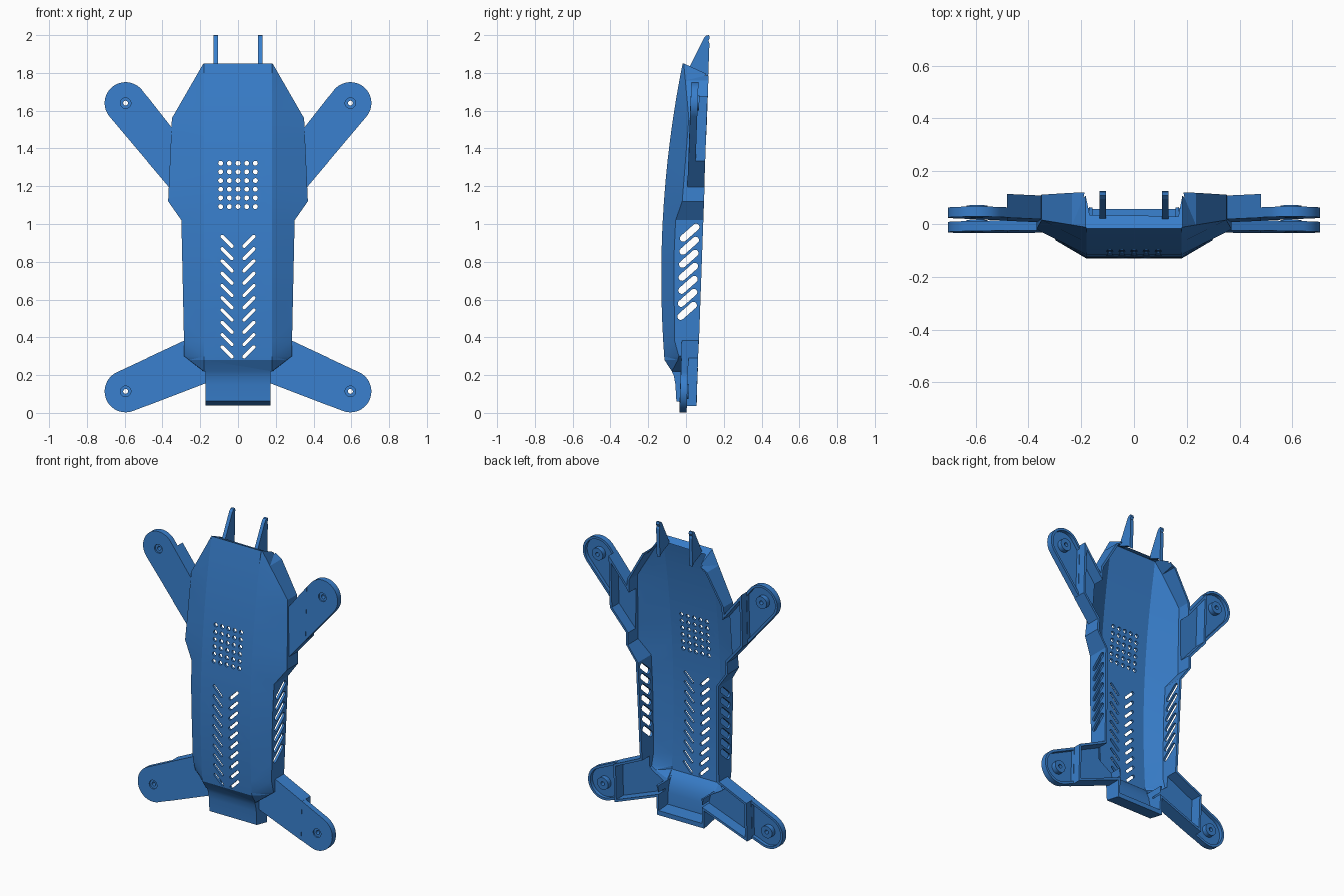
import bpy, bmesh
from math import sin, cos, radians, pi, hypot, atan2

if "Cube" in bpy.data.objects:
    bpy.data.objects.remove(bpy.data.objects["Cube"])

TILT = 0.036          # the whole back plane leans back as it rises
T = 0.015             # wall thickness
blue = bpy.data.materials.new("blue_plastic")
blue.diffuse_color = (0.04, 0.21, 0.6, 1)
blue.use_nodes = True
blue.node_tree.nodes["Principled BSDF"].inputs["Base Color"].default_value = blue.diffuse_color


def loft(rings):
    return rings


def prism_y(outline, y0, y1, tilt=TILT):
    """Outline in (x, z), extruded along y and leaned with the back plane."""
    return [[(x, y + tilt * z, z) for x, z in outline] for y in (y0, y1)]


def prism_x(outline, x0, x1):
    return [[(x, y, z) for y, z in outline] for x in (x0, x1)]


def mesh(name, shells):
    """One object from closed shells, each a list of rings."""
    bm = bmesh.new()
    for rings in shells:
        vs = [[bm.verts.new(p) for p in r] for r in rings]
        n = len(vs[0])
        for a, b in zip(vs, vs[1:]):
            for i in range(n):
                bm.faces.new((a[i], a[(i + 1) % n], b[(i + 1) % n], b[i]))
        bm.faces.new(vs[0])
        bm.faces.new(vs[-1])
    bmesh.ops.recalc_face_normals(bm, faces=bm.faces)
    bmesh.ops.triangulate(bm, faces=[f for f in bm.faces if len(f.verts) == 4])
    me = bpy.data.meshes.new(name)
    bm.to_mesh(me)
    bm.free()
    ob = bpy.data.objects.new(name, me)
    bpy.context.scene.collection.objects.link(ob)
    return ob


def boolean(target, other, op):
    bpy.context.view_layer.objects.active = target
    m = target.modifiers.new(op, 'BOOLEAN')
    m.operation, m.object, m.solver = op, other, 'EXACT'
    bpy.ops.object.modifier_apply(modifier=m.name)
    bpy.data.objects.remove(other, do_unlink=True)


def circle(cx, cz, r, n=24):
    return [(cx + r * cos(2 * pi * i / n), cz + r * sin(2 * pi * i / n)) for i in range(n)]


def capsule(cx, cz, dx, dz, r, n=6):
    a = atan2(dz, dx)
    pts = []
    for s, start in ((1, a - pi / 2), (-1, a + pi / 2)):
        pts += [(cx + s * dx + r * cos(start + pi * i / n),
                 cz + s * dz + r * sin(start + pi * i / n)) for i in range(n + 1)]
    return pts


# --- body: lofted faceted shell; keys are z, half width, y of the side edge
KEYS = [(0.22, .183, -.057), (0.3, .285, -.038), (0.38, .286, -.06), (0.8, .295, -.065),
        (1.02, .30, -.055), (1.12, .37, -.02), (1.56, .35, .015), (1.85, .183, -.012)]
LEVELS = [.22, .28, .3, .38, .5, .62, .74, .86, .95, 1.02, 1.12, 1.23, 1.34, 1.45, 1.56, 1.66, 1.76, 1.85]


def side(z):
    for (z0, x0, y0), (z1, x1, y1) in zip(KEYS, KEYS[1:]):
        if z <= z1:
            f = (z - z0) / (z1 - z0)
            return x0 + f * (x1 - x0), y0 + f * (y1 - y0)


def body(t, back):
    rings = []
    for z in LEVELS:
        cx, cy = side(z)
        fy = -.075 if z < .25 else -.131 + .0885 * (z - .72) ** 2
        zz = z + t if z == .22 else z - t if z == 1.85 else z
        zb = zz - .06 if z == 1.85 else zz
        cx -= t
        fx = min(.18 - t * .5, cx - .003)
        fy, cy, by = fy + t, cy + t * .6, back + TILT * zb
        half = [(fx, fy, zz), (cx, cy, zz), (cx, by, zb)]
        rings.append(half + [(-x, y, w) for x, y, w in reversed(half)])
    return rings


# --- arms: centre, arc start and end angle, roots of the two edges in the body
R, STEP = .112, .482
ARMS = [((.595, 1.64), -40, 141, (.30, 1.117), (.30, 1.446)),
        ((.595, .114), -110, 65, (.15, .165), (.22, .413))]


def arm(spec, inset, cut, pad):
    """Pad outline beyond x = cut, or the root box inside it."""
    (cx, cz), a0, a1, p0, p1 = spec
    r = R - inset
    arc = [(cx + r * cos(radians(a0 + (a1 - a0) * i / 24)),
            cz + r * sin(radians(a0 + (a1 - a0) * i / 24))) for i in range(25)]
    roots, cuts = [], []
    for (px, pz), a, (qx, qz) in ((p0, a0, arc[0]), (p1, a1, arc[-1])):
        px, pz = px - inset * cos(radians(a)), pz - inset * sin(radians(a))
        f = (cut - px) / (qx - px)
        roots.append((px, pz))
        cuts.append((cut, pz + f * (qz - pz)))
    return [cuts[0]] + arc + [cuts[1]] if pad else [roots[0], cuts[0], cuts[1], roots[1]]


def four(outline, y0, y1):
    """Prism for both arms, mirrored left and right."""
    return [prism_y([(s * x, z) for x, z in outline(a)], y0, y1) for a in ARMS for s in (1, -1)]


shell = mesh("body_shell", [body(0, .055)])
tail = [(-.102, .262), (-.077, .224), (-.064, .195), (-.056, .15), (-.051, .062), (.0565, .04), (.0625, .262)]
tail_in = [(-.083, .268), (-.06, .224), (-.048, .195), (-.04, .15), (-.036, .077), (.2, .06), (.2, .268)]

# solid outer form
boolean(shell, mesh("tail", [prism_x(tail, -.172, .172)]), 'UNION')
boolean(shell, mesh("arm_roots", four(lambda a: arm(a, 0, STEP, False), -.036, .0535)), 'UNION')
boolean(shell, mesh("arm_pads", four(lambda a: arm(a, .001, STEP - .008, True), -.035, .003)), 'UNION')

# hollow it from the back
boolean(shell, mesh("body_hollow", [body(T, .3)]), 'DIFFERENCE')
boolean(shell, mesh("tail_hollow", [prism_x(tail_in, -.158, .158)]), 'DIFFERENCE')
boolean(shell, mesh("root_hollow", four(lambda a: arm(a, T, STEP - T, False), -.021, .3)), 'DIFFERENCE')
boolean(shell, mesh("pad_hollow", four(lambda a: arm(a, .017, STEP + .002, True), -.02, .3)), 'DIFFERENCE')

# screw bosses, holes and countersinks
boolean(shell, mesh("bosses", four(lambda a: circle(*a[0], .04), -.027, .011)), 'UNION')
boolean(shell, mesh("countersinks", four(lambda a: circle(*a[0], .028), -.1, -.026)), 'DIFFERENCE')
boolean(shell, mesh("screw_holes", four(lambda a: circle(*a[0], .013, 16), -.15, .15)), 'DIFFERENCE')

# vents: hole grid, slanted front slots, slanted side slots
vents = [prism_y(circle(.046 * (i - 2), 1.092 + .046 * k, .013, 12), -.25, -.03, 0)
         for i in range(5) for k in range(6)]
vents += [prism_y(capsule(s * .058, .323 + .065 * k, s * .026, .026, .009), -.25, -.05, 0)
          for s in (1, -1) for k in range(10)]
vents += [prism_x(capsule(.006 + .0022 * k, .54 + .069 * k, .034, .03, .018), s * .22, s * .42)
          for s in (1, -1) for k in range(7)]
boolean(shell, mesh("vents", vents), 'DIFFERENCE')

# --- two prongs on the top edge
prong = [(.015, 1.825), (.095, 1.985), (.108, 1.998), (.122, 2.0), (.126, 1.985),
         (.119, 1.97), (.124, 1.955), (.117, 1.77), (.10, 1.79)]
prongs = mesh("top_prongs", [prism_x(prong, s * .107, s * .13) for s in (1, -1)])

for ob in (shell, prongs):
    ob.data.materials.clear()
    ob.data.materials.append(blue)
    bpy.ops.object.select_all(action='DESELECT')
    ob.select_set(True)
    bpy.context.view_layer.objects.active = ob
    bpy.ops.object.shade_smooth_by_angle(angle=radians(18))
